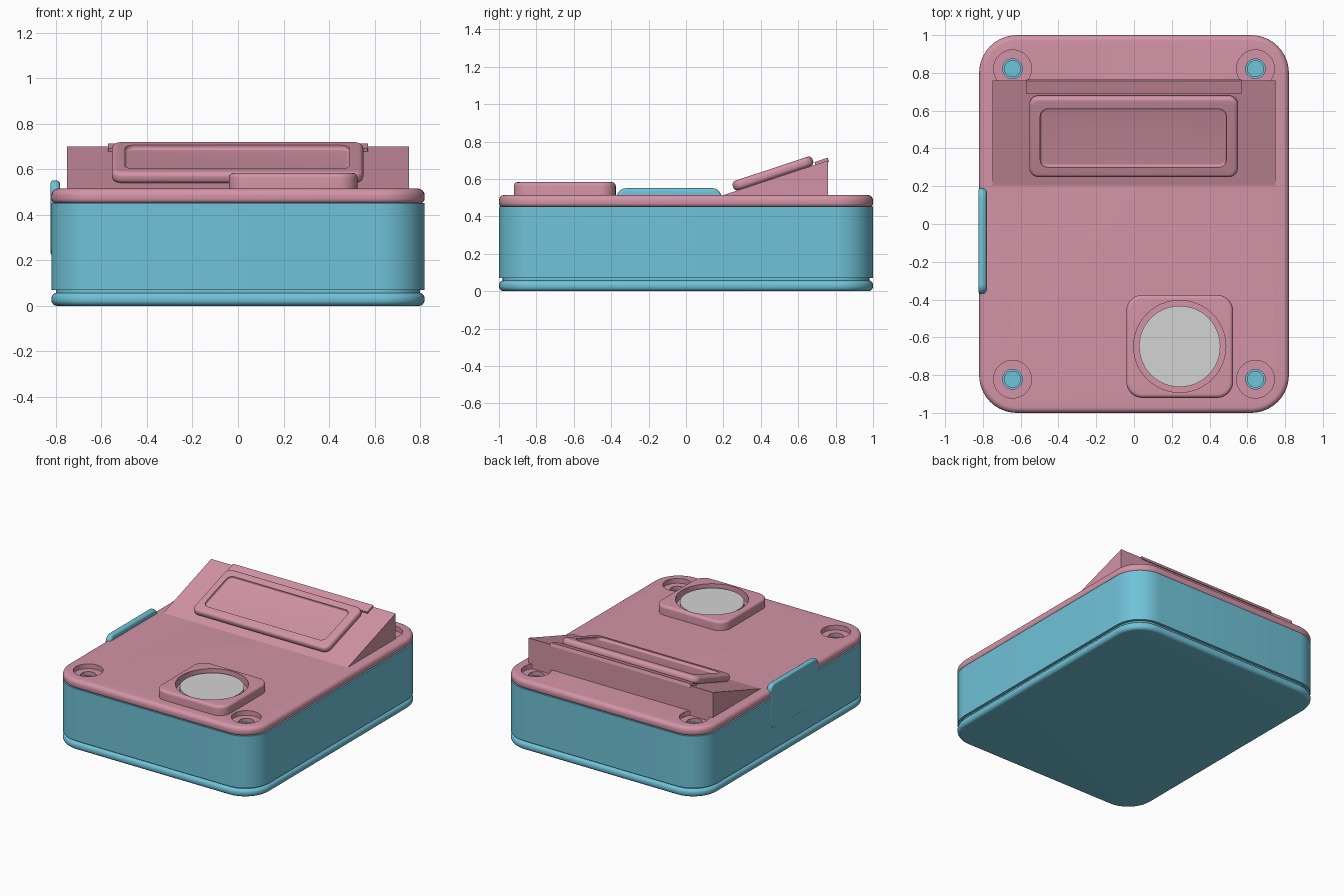
import bpy, bmesh, math
from mathutils import Matrix, Vector

if "Cube" in bpy.data.objects:
    bpy.data.objects.remove(bpy.data.objects["Cube"])


def material(name, rgb):
    m = bpy.data.materials.new(name)
    lin = [((c / 255 + 0.055) / 1.055) ** 2.4 for c in rgb]
    m.diffuse_color = (*lin, 1)
    m.use_nodes = True
    m.node_tree.nodes["Principled BSDF"].inputs["Base Color"].default_value = m.diffuse_color
    return m


TEAL = material("teal", (112, 195, 216))
PINK = material("dusty pink", (211, 148, 166))
GREY = material("light grey", (211, 211, 211))


def finish(name, bm, mat, matrix=None):
    bmesh.ops.recalc_face_normals(bm, faces=bm.faces[:])
    if matrix:
        bm.transform(matrix)
    me = bpy.data.meshes.new(name)
    bm.to_mesh(me)
    bm.free()
    me.materials.append(mat)
    ob = bpy.data.objects.new(name, me)
    bpy.context.collection.objects.link(ob)
    return ob


def outline(sx, sy, r, n=10):
    """Points of a rounded rectangle centred on the origin."""
    pts = []
    for k, (cx, cy) in enumerate(((1, 1), (-1, 1), (-1, -1), (1, -1))):
        for i in range(n + 1):
            a = math.pi / 2 * (k + i / n)
            pts.append((cx * (sx / 2 - r) + r * math.cos(a),
                        cy * (sy / 2 - r) + r * math.sin(a)))
    return pts


def slab(name, mat, sx, sy, r, z0, z1, low=0, top=0, matrix=None, steps=6):
    """Rounded rectangular slab with filleted lower and upper rims."""
    layers = []
    for i in range(steps + 1 if low else 1):
        a = math.pi / 2 * i / steps
        layers.append((low * (1 - math.sin(a)), z0 + low * (1 - math.cos(a))))
    for i in range(steps + 1 if top else 1):
        a = math.pi / 2 * i / steps
        layers.append((top * (1 - math.cos(a)), z1 - top * (1 - math.sin(a))))
    bm = bmesh.new()
    rings = [[bm.verts.new((x, y, z)) for x, y in
              outline(sx - 2 * d, sy - 2 * d, r - d)] for d, z in layers]
    for a, b in zip(rings, rings[1:]):
        for i in range(len(a)):
            j = (i + 1) % len(a)
            bm.faces.new((a[i], a[j], b[j], b[i]))
    bm.faces.new(rings[0][::-1])
    bm.faces.new(rings[-1])
    return finish(name, bm, mat, matrix)


def disc(name, mat, x, y, r, z0, z1):
    bm = bmesh.new()
    bmesh.ops.create_cone(bm, cap_ends=True, segments=48, radius1=r, radius2=r, depth=z1 - z0)
    return finish(name, bm, mat, Matrix.Translation((x, y, (z0 + z1) / 2)))


def cut(ob, cutter):
    mod = ob.modifiers.new("cut", 'BOOLEAN')
    mod.operation = 'DIFFERENCE'
    mod.solver = 'EXACT'
    mod.object = cutter
    bpy.context.view_layer.objects.active = ob
    bpy.ops.object.modifier_apply(modifier=mod.name)
    bpy.data.objects.remove(cutter)


# Case: rounded base plate, recessed seam, straight wall, lid
slab("base_plate", TEAL, 1.64, 2.0, 0.2, 0, 0.058, 0.026, 0.026)
slab("seam", TEAL, 1.60, 1.96, 0.18, 0.04, 0.08)
wall = slab("case_wall", TEAL, 1.64, 2.0, 0.2, 0.07, 0.452)
lid = slab("lid", PINK, 1.64, 2.0, 0.2, 0.45, 0.515, 0.022, 0.03)

# Countersunk screw holes in the four corners
for sx in (-1, 1):
    for sy in (-1, 1):
        x, y = sx * 0.643, sy * 0.822
        cut(lid, disc("cutter", PINK, x, y, 0.1, 0.48, 0.6))
        cut(lid, disc("cutter", PINK, x, y, 0.052, 0.4, 0.6))
        cut(wall, disc("cutter", TEAL, x, y, 0.042, 0.39, 0.6))

# Sloped display wedge
Y0, Y1, Z0, Z1 = 0.2, 0.76, 0.514, 0.70
bm = bmesh.new()
sides = [[bm.verts.new((x, y, z)) for y, z in
          ((Y0, Z0), (Y1, Z1), (Y1, 0.482), (Y0, 0.482))] for x in (-0.75, 0.75)]
bm.faces.new(sides[0])
bm.faces.new(sides[1])
for i in range(4):
    j = (i + 1) % 4
    bm.faces.new((sides[0][i], sides[0][j], sides[1][j], sides[1][i]))
finish("display_wedge", bm, PINK)
tilt = math.atan2(Z1 - Z0, Y1 - Y0)


def on_slope(y, x=0):
    """Frame lying on the slope, with local z as its normal."""
    z = Z0 + (y - Y0) * math.tan(tilt)
    return Matrix.Translation((x, y, z)) @ Matrix.Rotation(tilt, 4, 'X')


# Display frame with a shallow window recess, and the ridge behind it
frame = slab("display_frame", PINK, 1.105, 0.45, 0.05, 0.0, 0.053, 0.022, 0.022,
             on_slope(0.473, -0.002))
cut(frame, slab("cutter", PINK, 0.985, 0.325, 0.04, 0.033, 0.1, 0.012, 0,
                on_slope(0.471, -0.004)))
slab("display_ridge", PINK, 1.14, 0.074, 0.002, -0.01, 0.014, 0, 0, on_slope(0.727))

# Button housing with a round well and a flat button
BX, BY = 0.242, -0.648
housing = slab("button_housing", PINK, 0.565, 0.545, 0.085, 0.505, 0.583, 0, 0.02,
               Matrix.Translation((BX, BY, 0)))
cut(housing, disc("cutter", PINK, BX, BY, 0.244, 0.525, 0.7))
disc("button", GREY, BX, BY, 0.215, 0.51, 0.565)

# Side tab standing up past the lid on the left
slab("side_tab", TEAL, 0.33, 0.56, 0.05, 0, 0.042, 0.018, 0.012,
     Matrix.Translation((-0.781, -0.09, 0.386)) @ Matrix.Rotation(-math.pi / 2, 4, 'Y'))

# Smooth the fillets, keep sharp rims
for ob in bpy.data.objects:
    ob.select_set(True)
    bpy.context.view_layer.objects.active = ob
bpy.ops.object.shade_smooth_by_angle(angle=math.radians(30))
